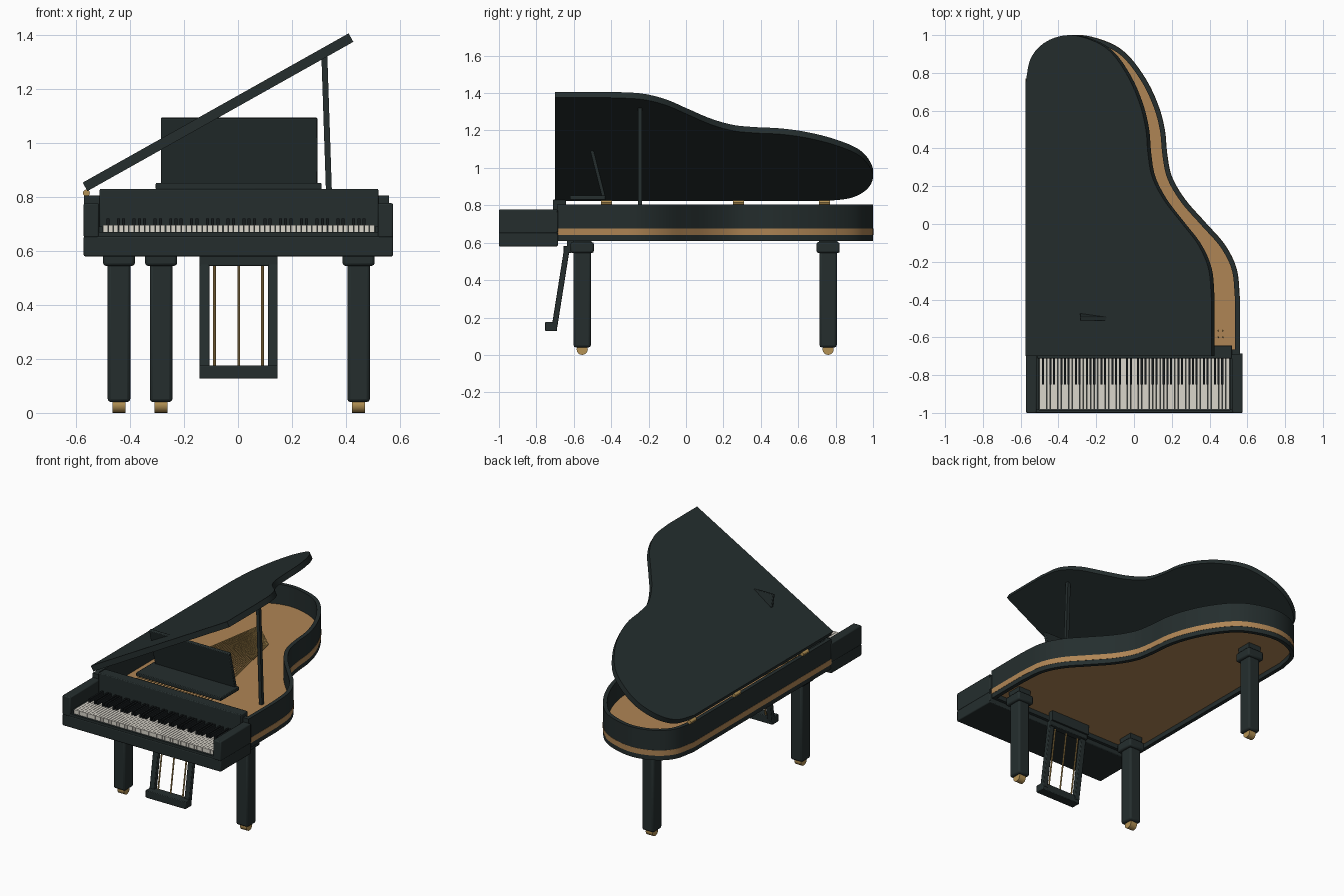
import bpy, bmesh, math
from mathutils import Vector, Matrix

if "Cube" in bpy.data.objects:
    bpy.data.objects.remove(bpy.data.objects["Cube"])


def material(name, rgb):
    m = bpy.data.materials.new(name)
    m.diffuse_color = (*rgb, 1)
    m.use_nodes = True
    m.node_tree.nodes["Principled BSDF"].inputs["Base Color"].default_value = m.diffuse_color
    return m


BLACK = material("black lacquer", (0.018, 0.027, 0.027))
EBONY = material("ebony key", (0.008, 0.011, 0.012))
IVORY = material("ivory key", (0.70, 0.67, 0.60))
WOOD = material("spruce wood", (0.43, 0.235, 0.09))
BRASS = material("brass", (0.46, 0.29, 0.09))


def finish(name, bm, mat, bevel=0.0):
    bmesh.ops.recalc_face_normals(bm, faces=bm.faces)
    me = bpy.data.meshes.new(name)
    bm.to_mesh(me)
    bm.free()
    me.materials.append(mat)
    me.shade_smooth()
    me.set_sharp_from_angle(angle=math.radians(30))
    ob = bpy.data.objects.new(name, me)
    bpy.context.collection.objects.link(ob)
    if bevel:
        mod = ob.modifiers.new("edge", 'BEVEL')
        mod.width = bevel
        mod.segments = 2
    return ob


def boxes(name, spans, mat, bevel=0.0):
    """Boxes given as (x0, x1, y0, y1, z0, z1)."""
    bm = bmesh.new()
    for x0, x1, y0, y1, z0, z1 in spans:
        c = Vector(((x0 + x1) / 2, (y0 + y1) / 2, (z0 + z1) / 2))
        bmesh.ops.create_cube(bm, size=1, matrix=Matrix.Translation(c)
                              @ Matrix.Diagonal((x1 - x0, y1 - y0, z1 - z0, 1)))
    return finish(name, bm, mat, bevel)


def along(a, b):
    a, b = Vector(a), Vector(b)
    q = (b - a).to_track_quat('Z', 'Y').to_matrix().to_4x4()
    return Matrix.Translation((a + b) / 2) @ q, (b - a).length


def bar(name, a, b, w, d, mat, bevel=0.0):
    m, length = along(a, b)
    bm = bmesh.new()
    bmesh.ops.create_cube(bm, size=1, matrix=m @ Matrix.Diagonal((w, d, length, 1)))
    return finish(name, bm, mat, bevel)


def rods(name, ends, r, mat, seg=12):
    bm = bmesh.new()
    for a, b in ends:
        m, length = along(a, b)
        bmesh.ops.create_cone(bm, cap_ends=True, segments=seg, radius1=r,
                              radius2=r, depth=length, matrix=m)
    return finish(name, bm, mat)


def curve_through(pts, steps=6):
    """Smooth curve passing through all points."""
    p = [Vector(q) for q in pts]
    p = [2 * p[0] - p[1]] + p + [2 * p[-1] - p[-2]]
    out = []
    for i in range(1, len(p) - 2):
        a, b, c, d = p[i - 1:i + 3]
        for k in range(steps):
            t = k / steps
            out.append(0.5 * (2 * b + (c - a) * t + (2 * a - 5 * b + 4 * c - d) * t * t
                              + (3 * b - a - 3 * c + d) * t ** 3))
    return out + [p[-2]]


def inset(loop, d):
    """Move a counter-clockwise outline inward by d."""
    out = []
    for i, p in enumerate(loop):
        u = (p - loop[i - 1]).normalized()
        v = (loop[(i + 1) % len(loop)] - p).normalized()
        n = Vector((-u.y - v.y, u.x + v.x)).normalized()
        out.append(p + n * d / max(0.4, n.dot(Vector((-u.y, u.x)))))
    return out


def prism(name, loop, z0, z1, mat, inner=None, matrix=None):
    """Extruded outline, hollow when an inner outline is given."""
    bm = bmesh.new()
    layers = [[bm.verts.new((p.x, p.y, z)) for p in lp]
              for lp in ([loop, inner] if inner else [loop]) for z in (z0, z1)]

    def bridge(a, b):
        for i in range(len(a)):
            j = (i + 1) % len(a)
            bm.faces.new((a[i], a[j], b[j], b[i]))
    bridge(layers[0], layers[1])
    if inner:
        bridge(layers[2], layers[3])
        bridge(layers[0], layers[2])
        bridge(layers[1], layers[3])
    else:
        bm.faces.new(layers[0])
        bm.faces.new(layers[1])
    if matrix:
        bm.transform(matrix)
    return finish(name, bm, mat)


# Curved outline shared by case, soundboard and lid
side = curve_through([(.56, -.40), (.543, -.24), (.48, -.11), (.375, .01), (.27, .13),
                      (.20, .25), (.175, .37), (.162, .50), (.127, .63), (.06, .77),
                      (-.04, .90), (-.15, .967), (-.30, 1.0), (-.44, .967),
                      (-.535, .88), (-.57, .74)])
outline = [Vector((-.57, -.69)), Vector((.56, -.69))] + side

# Case rim and soundboard
prism("case_rim", outline, 0.61, 0.805, BLACK, inner=inset(outline, 0.025))
prism("soundboard", inset(outline, -0.0015), 0.64, 0.675, WOOD)

# Raised lid, turned about the left edge
lid_loop = [Vector((-.57, -.70)), Vector((.56, -.70))] + side
tilt = (Matrix.Translation((-.558, 0, .822)) @ Matrix.Rotation(math.radians(-29.3), 4, 'Y')
        @ Matrix.Translation((.57, 0, 0)))
prism("lid", lid_loop, 0, 0.036, BLACK, matrix=tilt)
rods("lid_hinges", [((-.562, y - .03, .815), (-.562, y + .03, .815))
                    for y in (-.425, .28, .74)], 0.013, BRASS)
bar("lid_prop", (.342, -.245, .67), (.32, -.245, 1.325), .022, .022, BLACK)

# Keybed with arms, key slip and fallboard
boxes("keybed", [(-.572, .575, -1, -.685, .58, .655)], BLACK, 0.006)
boxes("key_arms", [(-.572, -.515, -1, -.685, .65, .777),
                   (.518, .575, -1, -.685, .65, .777)], BLACK, 0.006)
boxes("key_slip", [(-.52, .52, -.998, -.984, .65, .67)], BLACK)
boxes("key_blocks", [(-.52, -.502, -.984, -.70, .65, .69),
                     (.507, .52, -.984, -.70, .65, .69)], BLACK)
boxes("fallboard", [(-.513, .52, -.712, -.642, .66, .83)], BLACK, 0.005)

# Keyboard: 52 naturals and 36 sharps
pitch = 1.007 / 52
left = -.501
boxes("natural_keys", [(left + i * pitch + .001, left + (i + 1) * pitch - .001,
                        -.982, -.70, .656, .696) for i in range(52)], IVORY)
boxes("sharp_keys", [(left + (i + 1) * pitch - .0055, left + (i + 1) * pitch + .0055,
                      -.85, -.70, .68, .72)
                     for i in range(51) if i % 7 in (0, 2, 3, 5, 6)], EBONY)

# Music desk and its ledge
boxes("desk_ledge", [(-.305, .31, -.62, -.43, .828, .852)], BLACK, 0.004)
bar("music_desk", (.004, -.44, .845), (.004, -.503, 1.093), .58, .02, BLACK, 0.004)

# Strings fanning to the tail, and tuning pins
rods("strings", [((-.46 + .6 * t, -.60, .705), (-.28 + .19 * t, .62 - .18 * t, .69))
                 for t in (i / 23 for i in range(24))], 0.004, BRASS, 6)
rods("tuning_pins", [((-.47 + i * .0235, y, .67), (-.47 + i * .0235, y + .002, .72))
                     for i in range(41) for y in (-.60, -.565)], 0.004, BRASS, 6)

# Three legs with caps and casters
for tag, x, y in (("left", -.441, -.555), ("right", .447, -.555), ("tail", -.285, .76)):
    boxes("leg_" + tag, [(x - .042, x + .042, y - .046, y + .046, .04, .56)], BLACK, 0.012)
    boxes("leg_cap_" + tag, [(x - .059, x + .059, y - .062, y + .062, .545, .603)],
          BLACK, 0.01)
    boxes("leg_block_" + tag, [(x - .045, x + .045, y - .05, y + .05, .59, .645)], BLACK)
    rods("caster_" + tag, [((x - .024, y, .03), (x + .024, y, .03))], 0.03, BRASS, 16)

# Pedal lyre
for tag, x in (("left", -.124), ("right", .129)):
    bar("lyre_post_" + tag, (x, -.703, .15), (x, -.635, .58), .036, .03, BLACK, 0.004)
boxes("lyre_head", [(-.143, .147, -.655, -.612, .545, .583)], BLACK, 0.004)
boxes("lyre_hanger", [(-.143, .147, -.635, -.60, .575, .645)], BLACK)
boxes("pedal_box", [(-.143, .147, -.753, -.69, .127, .176)], BLACK, 0.004)
rods("pedal_rods", [((x, -.703, .16), (x, -.635, .58)) for x in (-.087, .003, .091)],
     0.005, BRASS, 8)
